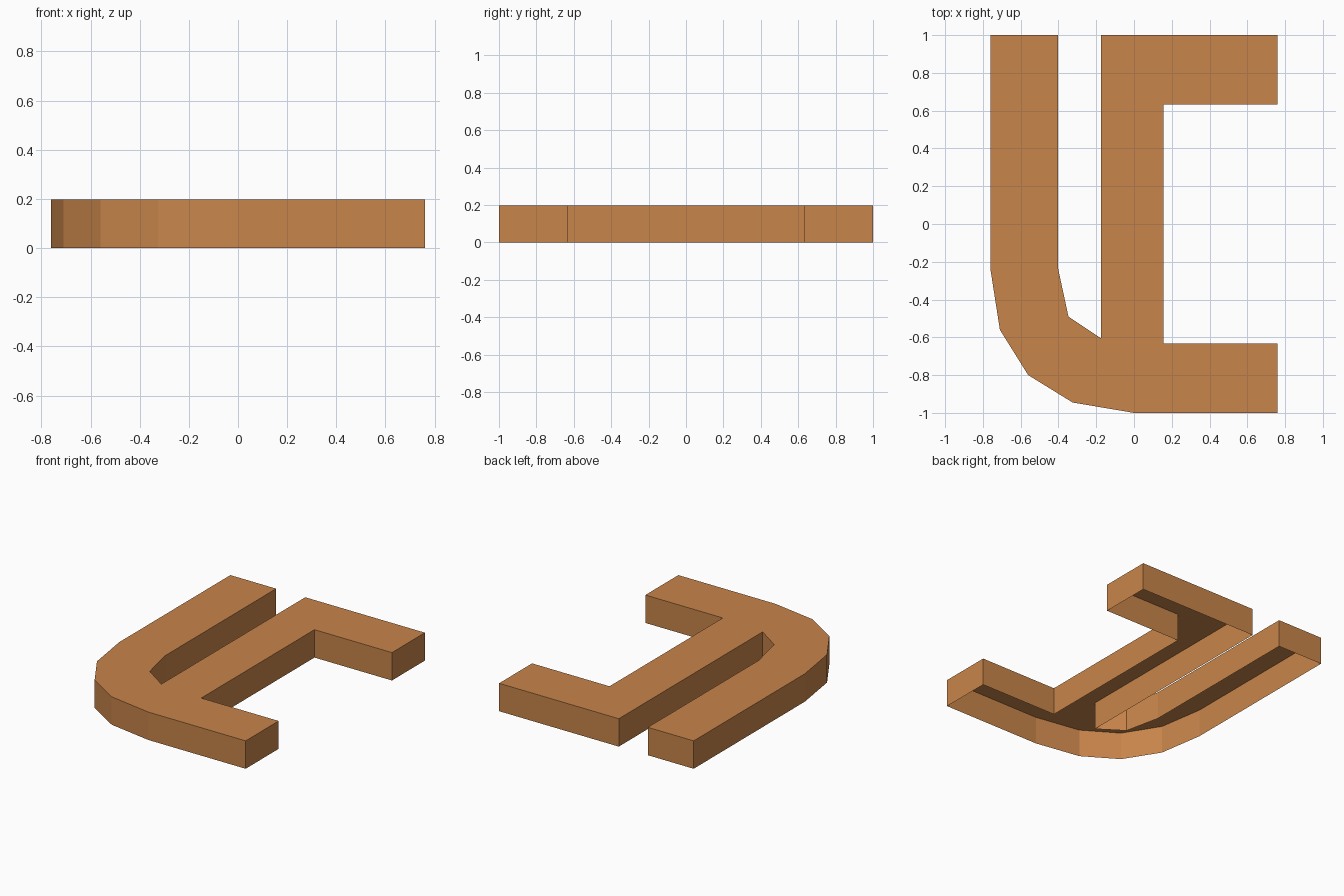
import bpy
import bmesh

if "Cube" in bpy.data.objects:
    bpy.data.objects.remove(bpy.data.objects["Cube"])

HEIGHT = 0.197

# Plan outline, counter-clockwise: left bar, faceted bend, foot, stem and arm
outline = [
    (-0.76, 1.0), (-0.76, -0.24),
    (-0.71, -0.56), (-0.56, -0.80), (-0.325, -0.945), (0.0, -1.0),   # outer bend
    (0.76, -1.0), (0.76, -0.632), (0.155, -0.632),                   # foot
    (0.155, 0.632), (0.76, 0.632), (0.76, 1.0),                      # stem and arm
    (-0.175, 1.0), (-0.175, -0.605),
    (-0.347, -0.49), (-0.402, -0.235), (-0.402, 1.0),                # inner bend
]

material = bpy.data.materials.new("warm orange brown")
material.diffuse_color = (0.58, 0.235, 0.07, 1.0)
material.use_nodes = True
material.node_tree.nodes["Principled BSDF"].inputs["Base Color"].default_value = material.diffuse_color

# Shell with a top and walls, open underneath
bm = bmesh.new()
top = [bm.verts.new((x, y, HEIGHT)) for x, y in outline]
base = [bm.verts.new((x, y, 0.0)) for x, y in outline]
bm.faces.new(top)
for i in range(len(outline)):
    j = (i + 1) % len(outline)
    bm.faces.new((base[i], base[j], top[j], top[i]))

mesh = bpy.data.meshes.new("curved_bracket_shell")
bm.to_mesh(mesh)
bm.free()
mesh.materials.append(material)
shell = bpy.data.objects.new("curved_bracket_shell", mesh)
bpy.context.collection.objects.link(shell)
